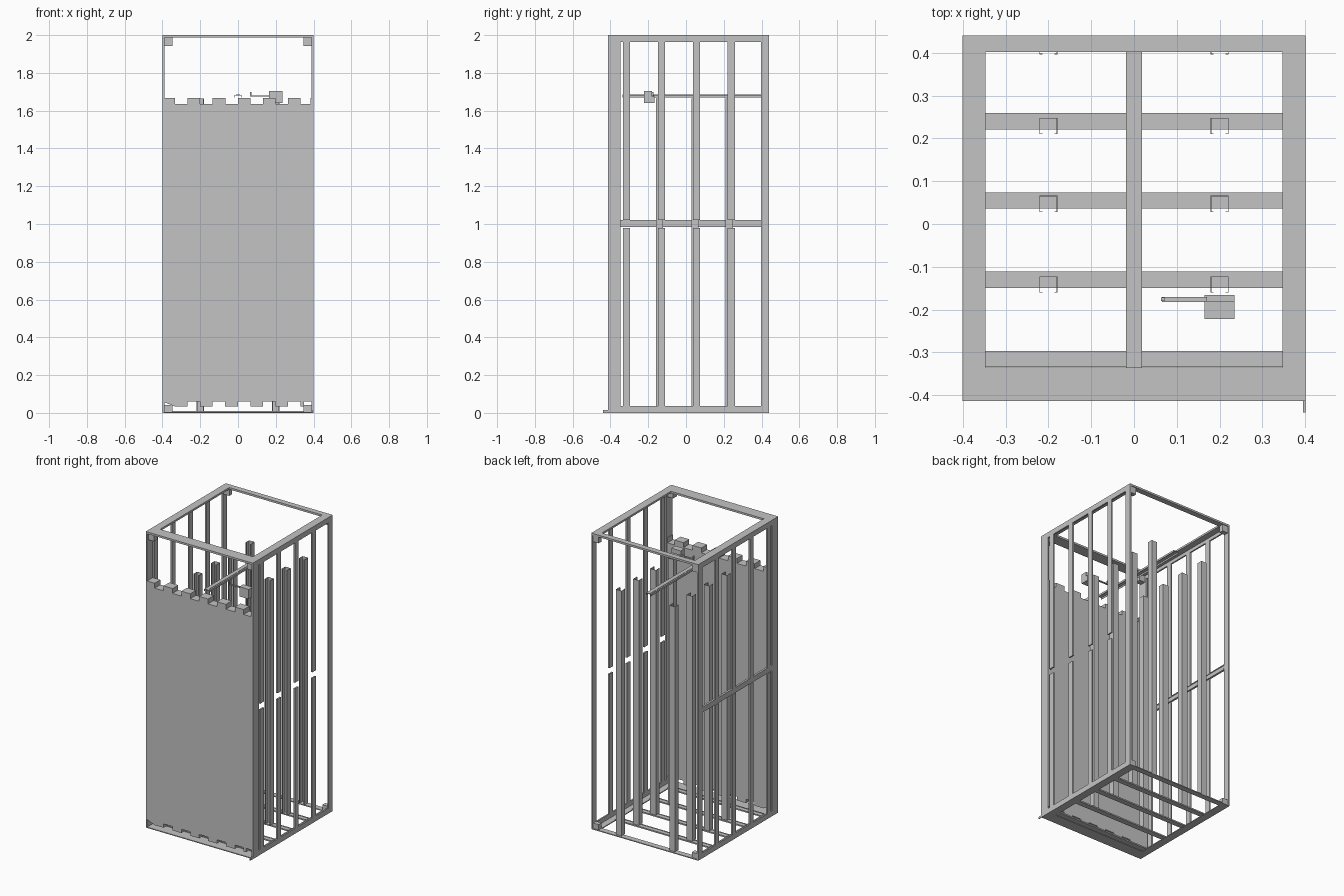
import bpy
import bmesh
from mathutils import Vector

if "Cube" in bpy.data.objects:
    bpy.data.objects.remove(bpy.data.objects["Cube"], do_unlink=True)

GREY = (0.55, 0.55, 0.55, 1)
steel = bpy.data.materials.new("grey steel")
steel.use_nodes = True
steel.diffuse_color = GREY
steel.node_tree.nodes["Principled BSDF"].inputs["Base Color"].default_value = GREY


def finish(name, bm):
    bmesh.ops.recalc_face_normals(bm, faces=bm.faces)
    mesh = bpy.data.meshes.new(name)
    bm.to_mesh(mesh)
    bm.free()
    mesh.materials.append(steel)
    obj = bpy.data.objects.new(name, mesh)
    bpy.context.collection.objects.link(obj)
    return obj


def box(name, x, y, z):
    """Box from three (low, high) ranges."""
    bm = bmesh.new()
    bmesh.ops.create_cube(bm, size=1)
    for v in bm.verts:
        v.co = Vector([(r[0] + r[1]) / 2 + c * (r[1] - r[0]) for r, c in zip((x, y, z), v.co)])
    return finish(name, bm)


def prism(name, points, axis, depth):
    """Flat outline in two axes, pulled along the third."""
    bm = bmesh.new()
    verts = []
    for a, b in points:
        p = [a, b]
        p.insert(axis, depth[0])
        verts.append(bm.verts.new(p))
    face = bm.faces.new(verts)
    moved = bmesh.ops.extrude_face_region(bm, geom=[face])["geom"]
    step = Vector((0, 0, 0))
    step[axis] = depth[1] - depth[0]
    bmesh.ops.translate(bm, vec=step, verts=[g for g in moved if isinstance(g, bmesh.types.BMVert)])
    return finish(name, bm)


def sided(side, lo, hi):
    """Mirror an x range to the given side."""
    return tuple(sorted((side * lo, side * hi)))


W, FRONT, BACK, TOP, T = 0.4, -0.413, 0.44, 2.0, 0.01
SIDES = (("left", 1), ("right", -1))
ROWS = (-0.315, -0.13, 0.055, 0.24)

# Top and bottom frames: flat flanges and upright side flanges
for level, z, flange in (("top", (TOP - 0.013, TOP), (TOP - 0.036, TOP)),
                         ("bottom", (0, 0.006), (0, 0.036))):
    box(level + "_front_beam", (-W, W), (FRONT, -0.335), z)
    box(level + "_back_beam", (-W, W), (0.402, BACK), z)
    for name, s in SIDES:
        box(f"{level}_{name}_beam", sided(s, 0.347, W), (FRONT, BACK), z)
        box(f"{level}_{name}_flange", sided(s, W - T, W), (FRONT, BACK), flange)

# Corner brackets
for name, s in SIDES:
    x = sided(s, 0.348, W - 0.005)
    box(f"top_front_{name}_bracket", x, (-0.4, -0.36), (1.942, 1.99))
    box(f"top_back_{name}_bracket", x, (0.404, BACK - 0.005), (1.942, 1.99))
    box(f"bottom_back_{name}_bracket", x, (0.404, BACK - 0.005), (0.003, 0.042))

# Corner posts and split side studs
for name, s in SIDES:
    x = sided(s, W - T, W)
    box(f"front_{name}_post", x, (FRONT, -0.348), (0, TOP))
    box(f"back_{name}_post", x, (0.396, BACK), (0, TOP))
    for i, y in enumerate(ROWS):
        for part, z in (("lower", (0.03, 0.98)), ("upper", (1.02, 1.97))):
            box(f"{part}_{name}_stud_{i}", x, (y - 0.019, y + 0.019), z)

# Middle rail on one side, with a raised lip along each edge
box("side_rail", (-W, -W + T), (-0.35, 0.4), (0.984, 1.02))
for z in (0.984, 1.014):
    box("side_rail_lip", (-W, -W + 0.014), (-0.35, 0.4), (z, z + 0.006))

# Floor joists with folded edges
for i, y in enumerate(ROWS):
    box(f"floor_joist_{i}", (-0.35, 0.35), (y - 0.019, y + 0.019), (0.002, 0.008))
    for e in (-0.019, 0.015):
        box(f"floor_joist_edge_{i}", (-0.35, 0.35), (y + e, y + e + 0.004), (0.002, 0.011))

# Inner uprights: thin lipped channels, open to the front
t, h, d, lip = 0.0015, 0.021, 0.038, 0.007
half = [(lip - h, 0), (-h, 0), (-h, d)]
inner = [(t - h, d - t), (t - h, t), (lip - h, t)]
section = half + [(-a, b) for a, b in half[::-1]] + [(-a, b) for a, b in inner[::-1]] + inner
for name, s in SIDES:
    for i, y in enumerate((-0.16, 0.028, 0.21, 0.396)):
        prism(f"inner_{name}_upright_{i}", [(s * 0.2 + a, y + b) for a, b in section], 2, (T, 1.665))

# Thick front panel with notched top and bottom edges
low, high, pitch = 0.06, 1.635, 0.0665
depth = (FRONT, -0.352)
outline = [(-W, low)]
for k in range(12):
    edge = high if k % 2 else 1.668
    outline += [(-W + k * pitch, edge), (-W + (k + 1) * pitch, edge)]
outline[-1] = (0.385, high)
outline += [(0.385, 1.668), (W, 1.668), (W, low)]
for k in range(11, 0, -1):
    edge = 0.034 if k % 2 else low
    right = 0.35 if k == 11 else -W + (k + 1) * pitch
    if k == 11:
        outline.append((right, low))
    outline += [(right, edge), (-W + k * pitch, edge)]
prism("front_panel", outline, 1, depth)

# Centre bar below the top: an inverted channel
box("centre_bar", (-0.019, 0.019), (-0.335, 0.402), (1.681, 1.683))
for x in (-0.019, 0.017):
    box("centre_bar_edge", (x, x + 0.002), (-0.335, 0.402), (1.67, 1.683))
box("centre_bar_strip", (-0.01, 0.01), (-0.335, 0.402), (1.682, 1.685))

# Latch box with a lower step behind, arm and pin
box("latch_box", (0.165, 0.235), (-0.222, -0.18), (1.64, 1.705))
box("latch_step", (0.165, 0.235), (-0.18, -0.166), (1.64, 1.675))
box("latch_arm", (0.065, 0.17), (-0.182, -0.17), (1.675, 1.68))
box("latch_pin", (0.063, 0.071), (-0.18, -0.172), (1.675, 1.7))

# Small foot tab at the front corner
box("foot_tab", (W - 0.005, W), (-0.44, FRONT + 0.005), (0, 0.014))
